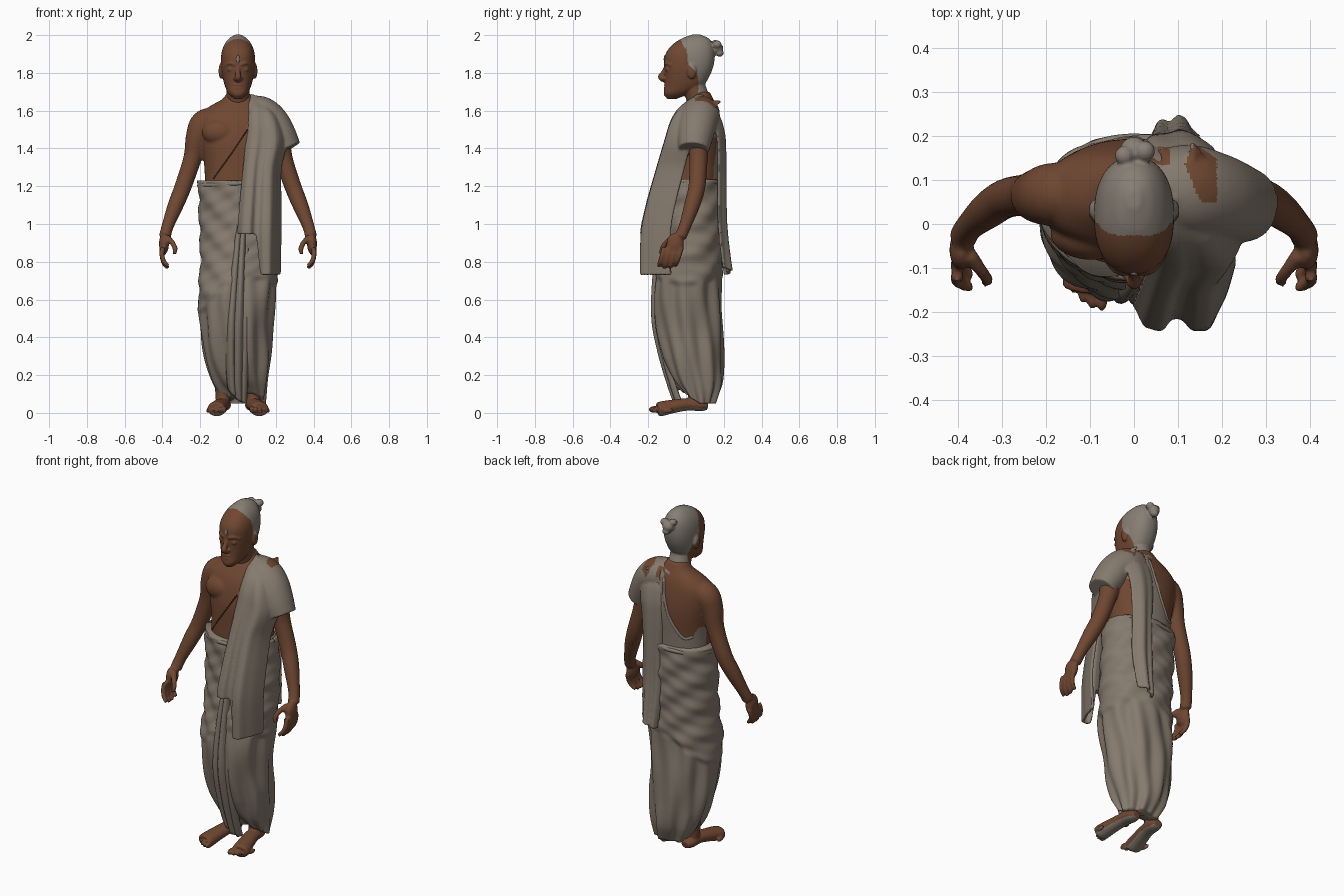
import bpy, bmesh, math
from mathutils import Vector, Matrix

cube = bpy.data.objects.get("Cube")
if cube:
    bpy.data.objects.remove(cube, do_unlink=True)


def material(name, rgb):
    m = bpy.data.materials.new(name)
    m.use_nodes = True
    m.diffuse_color = (*rgb, 1)
    m.node_tree.nodes["Principled BSDF"].inputs["Base Color"].default_value = (*rgb, 1)
    return m


MATS = [material("brown skin", (.16, .063, .031)), material("undyed cloth", (.235, .195, .155)),
        material("grey hair", (.24, .21, .175)), material("dark cord", (.09, .04, .022))]
SKIN, CLOTH, HAIR, CORD = range(4)


def finish(name, bm, mat, rule=None, thick=0):
    """Turn a bmesh into a smooth object; rule picks a material per face."""
    bmesh.ops.recalc_face_normals(bm, faces=bm.faces)
    bm.normal_update()
    for f in bm.faces:
        f.smooth = True
        f.material_index = rule(f.calc_center_median(), f.normal) if rule else mat
    me = bpy.data.meshes.new(name)
    bm.to_mesh(me)
    bm.free()
    for m in MATS:
        me.materials.append(m)
    ob = bpy.data.objects.new(name, me)
    bpy.context.collection.objects.link(ob)
    if thick:
        mod = ob.modifiers.new("thickness", "SOLIDIFY")
        mod.thickness, mod.offset = thick, 0
    return ob


def gather(parts):
    """Collect the modified meshes of parts in one bmesh and drop the parts."""
    graph = bpy.context.evaluated_depsgraph_get()
    bm = bmesh.new()
    for p in parts:
        bm.from_mesh(p.evaluated_get(graph).to_mesh())
    for p in parts:
        bpy.data.objects.remove(p, do_unlink=True)
    return bm


def fuse(name, parts, voxel, rule, rounds=4):
    """Melt overlapping parts into one continuous surface."""
    blend = finish(name + "_blend", gather(parts), SKIN)
    mod = blend.modifiers.new("melt", "REMESH")
    mod.mode, mod.voxel_size = "VOXEL", voxel
    soft = blend.modifiers.new("soften", "SMOOTH")
    soft.factor, soft.iterations = .5, rounds
    return finish(name, gather([blend]), SKIN, rule)


def sample(rows, t):
    """Smooth interpolation of a table keyed by its first column."""
    t = min(max(t, rows[0][0]), rows[-1][0])
    i = next((k for k in range(len(rows) - 1) if t <= rows[k + 1][0]), len(rows) - 2)
    a, b = rows[i], rows[i + 1]
    h = b[0] - a[0]
    s = (t - a[0]) / h
    p, q = rows[max(i - 1, 0)], rows[min(i + 2, len(rows) - 1)]
    out = []
    for k in range(1, len(a)):
        m0 = (b[k] - p[k]) / (b[0] - p[0]) * h
        m1 = (q[k] - a[k]) / (q[0] - a[0]) * h
        d = b[k] - a[k]
        out.append(a[k] + s * m0 + s * s * (3 * d - 2 * m0 - m1) + s ** 3 * (m0 + m1 - 2 * d))
    return out


def skin_rings(name, rings, mat, closed=True, thick=0):
    bm = bmesh.new()
    vs = [[bm.verts.new(p) for p in r] for r in rings]
    n = len(rings[0])
    for a, b in zip(vs, vs[1:]):
        for j in range(n if closed else n - 1):
            k = (j + 1) % n
            bm.faces.new((a[j], a[k], b[k], b[j]))
    if closed:
        bm.faces.new(vs[0])
        bm.faces.new(vs[-1])
    return finish(name, bm, mat, None, thick)


def loft(name, rows, mat, n=64, m=60, power=2.0, fold=None, lift=0):
    """Stack of rounded sections: z, centre x, centre y, half width, half depth."""
    rings = []
    for i in range(m + 1):
        z = rows[0][0] + (rows[-1][0] - rows[0][0]) * i / m
        cx, cy, rx, ry = sample(rows, z)
        ring = []
        for j in range(n):
            a = math.tau * j / n
            c, s = math.cos(a), math.sin(a)
            d = fold(a, z) if fold else 0
            ring.append((cx + (rx + d) * math.copysign(abs(c) ** (2 / power), c),
                         cy + (ry + d) * math.copysign(abs(s) ** (2 / power), s),
                         z + lift * max(0, -s) * max(0, 1 - 5 * i / m)))
        rings.append(ring)
    return skin_rings(name, rings, mat)


def tube(name, pts, mat, n=16, steps=5, squash=1, ref=(0, 1, 0)):
    """Swept limb through x, y, z, radius points."""
    rows = [(i, *p) for i, p in enumerate(pts)]
    rings = []
    for i in range((len(pts) - 1) * steps + 1):
        t = i / steps
        x, y, z, r = sample(rows, t)
        d = Vector(sample(rows, t + .05)[:3]) - Vector(sample(rows, t - .05)[:3])
        u = d.cross(Vector(ref)).normalized()
        w = u.cross(d).normalized()
        rings.append([Vector((x, y, z)) + r * (u * math.cos(math.tau * j / n) + squash * w * math.sin(math.tau * j / n))
                      for j in range(n)])
    return skin_rings(name, rings, mat)


def ball(name, loc, size, mat, seg=16):
    bm = bmesh.new()
    bmesh.ops.create_uvsphere(bm, u_segments=seg, v_segments=seg // 2 + 2, radius=1,
                              matrix=Matrix.Translation(loc) @ Matrix.Diagonal((*size, 1)))
    return finish(name, bm, mat)


def curtain(name, rows, hem, back, pleats, slope=0, nu=36, nv=50):
    """Hanging cloth: z, left x, right x, y; its sides turn back to the body."""
    top, rings = rows[-1][0], []
    for i in range(nv + 1):
        ring = []
        for j in range(nu + 1):
            u, v = j / nu, i / nv
            z = top + (hem(u) - top) * v
            xl, xr, y = sample(rows, z)
            ring.append((xl + (xr - xl) * u, y + back(u, z) + pleats(u, v), z - slope * u * (1 - v) ** 4))
        rings.append(ring)
    return skin_rings(name, rings, CLOTH, closed=False, thick=.016)


# Torso with chest, later melted together with the arms
TORSO = [(1.15, 0, .04, .175, .138), (1.3, 0, .047, .178, .138), (1.42, 0, .053, .195, .14), (1.5, 0, .058, .21, .13),
         (1.57, 0, .065, .208, .112), (1.62, 0, .075, .155, .088), (1.66, 0, .08, .085, .065), (1.7, 0, .07, .055, .055)]
EDGE = [(-.25, 1.37), (-.165, 1.35), (-.13, 1.285), (-.08, 1.31), (0, 1.46), (.04, 1.64), (.3, 1.66)]
back_y = lambda x, z: (lambda r: r[1] + r[3] * max(0, 1 - abs(x / r[2]) ** 2.2) ** (1 / 2.2))(sample(TORSO, z))
front_y = lambda x, z: 2 * sample(TORSO, z)[1] - back_y(x, z)
body = [loft("torso", TORSO, SKIN, power=2.2)]
body += [ball("chest", (s * .095, -.022, 1.485), (.095, .06, .07), SKIN, 24) for s in (-1, 1)]
tube("back_wrap_hem", [(x, back_y(x, sample(EDGE, x)[0]) - .004, sample(EDGE, x)[0], .01)
                       for x in (-.14, -.1, -.06, -.02, .01, .03)], CLOTH, n=8, ref=(0, 0, 1))
tube("chest_cord", [(x, front_y(x, z) - d, z, .0035) for x, z, d in
                    [(.05, 1.5, .014), (.01, 1.44, .004), (-.03, 1.38, .001), (-.08, 1.31, 0), (-.13, 1.24, 0)]],
     CORD, n=6, ref=(0, 0, 1))


def body_rule(c, n):
    """Cloth crosses the back below a curved edge; the left flank stays bare."""
    if c.x < -.188 or c.x > .13 and c.z < 1.46:
        return SKIN
    if c.y > .06:
        return CLOTH if c.z < sample(EDGE, c.x)[0] else SKIN
    return CLOTH if c.x > .075 else SKIN


# Lower garment: slanted wraps on the hips, upright pleats on the legs
SKIRT = [(.05, .035, .07, .105, .08), (.15, .012, .054, .142, .132), (.3, -.002, .034, .174, .158), (.45, -.01, .018, .186, .174),
         (.62, -.005, .007, .2, .178), (.8, .008, .02, .203, .166), (1.0, .008, .033, .208, .158), (1.23, 0, .038, .207, .156)]


def skirt_fold(a, z):
    x, front = math.cos(a), -math.sin(a)
    low = .68 - .09 * x * x + .08 * x
    step = min(max((z - low) / .03, 0), 1)
    wrap = .005 * math.sin(38 * z + 7 * x + 2 * front) + .002 * math.sin(80 * z - 9 * x) + .005
    pleat = .007 * math.sin(11 * a + 5 * z) + .006 * math.sin(6 * a - 9 * z)
    return step * wrap + (1 - step) * pleat


loft("lower_garment", SKIRT, CLOTH, n=110, m=110, power=2.1, fold=skirt_fold, lift=.06)
tube("waist_roll", [(.205 * math.cos(a), .038 + .155 * math.sin(a), 1.215 + .012 * math.cos(a), .012)
                    for a in [math.tau * i / 16 for i in range(17)]], CLOTH, n=8, ref=(0, 0, 1))
curtain("centre_pleats", [(.05, -.03, .04, -.05), (.15, -.05, .045, -.085), (.3, -.06, .05, -.13), (.5, -.06, .05, -.168),
                          (.75, -.04, .05, -.16), (1.0, -.01, .05, -.13)],
        lambda u: .05 + .07 * (1 - u) ** 2, lambda u, z: .03 * abs(2 * u - 1) ** 3,
        lambda u, v: .008 * math.sin(17 * u + 2 * v), nu=28)

# Shawl: front fall, back fall, collar fold and the part over the shoulder
shawl = [
    curtain("front_fall", [(.72, .01, .22, -.222), (.95, 0, .225, -.222), (1.1, .01, .225, -.195), (1.3, .03, .225, -.143),
                           (1.45, .045, .255, -.102), (1.55, .055, .235, -.073), (1.62, .062, .2, -.03), (1.69, .07, .13, .06)],
            lambda u: .945 - .215 * min(max((u - .42) / .12, 0), 1),
            lambda u, z: (.03 + .1 * (u > .5)) * abs(2 * u - 1) ** 4,
            lambda u, v: -.018 * v * math.cos(13 * (u - .2)) + .004 * v * math.sin(40 * u),
            slope=.04),
    curtain("back_fall", [(.73, .05, .14, .235), (.85, .04, .15, .218), (1.0, .03, .16, .204), (1.2, .03, .155, .202),
                          (1.4, .02, .165, .202), (1.5, .02, .18, .195), (1.6, .03, .18, .162), (1.67, .05, .13, .085)],
            lambda u: .73 + .04 * u, lambda u, z: -.035 * abs(2 * u - 1) ** 3,
            lambda u, v: (.001 + .009 * v) * math.sin(13 * u), slope=.05, nu=28),
    tube("collar", [(-.055, .112, 1.64, .01), (-.02, .137, 1.636, .013), (.02, .14, 1.642, .016), (.06, .115, 1.652, .02),
                    (.08, .07, 1.66, .02)], CLOTH, n=10, ref=(0, 0, 1)),
    tube("shoulder", [(.05, .08, 1.6, .083), (.12, .076, 1.58, .096), (.175, .064, 1.54, .093), (.22, .05, 1.47, .088),
                      (.262, .042, 1.395, .075)], CLOTH, n=40, steps=8, squash=1.08)]


def shawl_rule(c, n):
    """Two bare patches: on top of the shoulder and beside the neck."""
    side = .115 + .42 * abs(c.y - .135) < c.x < .188 - 1.4 * max(0, c.y - .147) and c.y > .05
    nape = .035 < c.x < .08 and .135 < c.y < .175
    return SKIN if c.z > 1.56 and n.z > .2 and (side or nape) else CLOTH


fuse("shawl", shawl, .0065, shawl_rule, 3)

# Head, neck, face and tied hair
head = [loft("skull", [(1.662, 0, -.075, .02, .025), (1.69, 0, -.05, .05, .067), (1.73, 0, -.012, .069, .1),
                       (1.78, 0, .006, .082, .117), (1.84, 0, .016, .09, .13), (1.9, 0, .022, .088, .13),
                       (1.95, 0, .036, .072, .107), (1.985, 0, .05, .044, .067), (2.003, 0, .055, .014, .02)], SKIN, power=2.3),
        tube("neck", [(0, .08, 1.6, .07), (0, .065, 1.66, .062), (0, .045, 1.72, .06), (0, .035, 1.78, .06)], SKIN, n=32),
        tube("nose", [(0, -.1, 1.845, .01), (0, -.118, 1.805, .012), (0, -.132, 1.778, .017), (0, -.11, 1.762, .015)], SKIN)]
head += [ball("bun", loc, (r, r, r * .9), HAIR) for loc, r in
         [((0, .165, 1.93), .033), ((.024, .165, 1.95), .024), ((-.022, .155, 1.955), .022), ((.005, .178, 1.905), .022)]]
head += [ball("mouth", (0, -.104, z), (.027, .014, r), SKIN) for z, r in [(1.736, .006), (1.72, .007), (1.69, .018)]]
for s in (-1, 1):
    head += [ball("ear", (s * .09, .03, 1.81), (.013, .025, .042), SKIN),
             ball("eyelid", (s * .037, -.098, 1.818), (.02, .012, .01), SKIN),
             ball("nostril", (s * .015, -.116, 1.77), (.011, .013, .009), SKIN),
             tube("brow", [(s * .012, -.112, 1.842, .007), (s * .04, -.106, 1.851, .008), (s * .07, -.075, 1.84, .005)],
                  SKIN, n=8, ref=(0, 0, 1))]
HAIRLINE = [(1.69, .065), (1.79, .06), (1.85, .012), (1.92, .002), (1.96, -.022), (2.01, -.028)]
fuse("head", head, .005, lambda c, n: HAIR if c.z > 1.69 and c.y > sample(HAIRLINE, c.z)[0] else SKIN, 3)
ball("forehead_mark", (0, -.112, 1.872), (.009, .006, .022), CLOTH)

# Arms, hands, shins and feet, mirrored left and right
for s in (-1, 1):
    def limb(name, pts, **k):
        return tube(name, [(s * x, y, z, r) for x, y, z, r in pts], SKIN, **k)

    body += [limb("arm", [(.11, .073, 1.56, .06), (.18, .068, 1.533, .071), (.214, .064, 1.46, .063), (.24, .066, 1.35, .049),
                          (.29, .058, 1.2, .045), (.33, .032, 1.1, .042), (.372, -.005, .99, .032), (.388, -.03, .93, .032)], n=24),
             ball("palm", (s * .392, -.058, .895), (.027, .047, .058), SKIN),
             limb("thumb", [(.375, -.07, .925, .02), (.347, -.105, .9, .015), (.333, -.125, .87, .014),
                            (.336, -.133, .84, .011)], n=10)]
    for i in range(4):
        y, drop = -.025 - .03 * i, .012 * math.sin(i * 1.05)
        body.append(limb("finger", [(.399, y, .875, .015), (.403, y - .011, .835, .014), (.391, y - .022, .8 - drop, .013),
                                    (.368, y - .031, .778 - drop, .011)], n=10))
    leg = [limb("shin", [(.08, .045, .03, .038), (.08, .05, .1, .04), (.08, .04, .25, .055)]),
           limb("foot", [(.075, .115, .035, .026), (.077, .08, .04, .04), (.085, .01, .045, .042), (.1, -.07, .034, .046),
                         (.112, -.13, .022, .05), (.115, -.15, .018, .045)], squash=.78, ref=(0, 0, 1))]
    for i in range(5):
        r = .018 - .0015 * i
        leg.append(ball("toe", (s * (.073 + .0215 * i), -.168 + .0045 * i * i, r), (r * .75, .03, r), SKIN))
    fuse("left_foot" if s > 0 else "right_foot", leg, .005,
         lambda c, n: CLOTH if n.z < -.6 and c.z < .03 else SKIN, 2)

fuse("body", body, .0075, body_rule)
